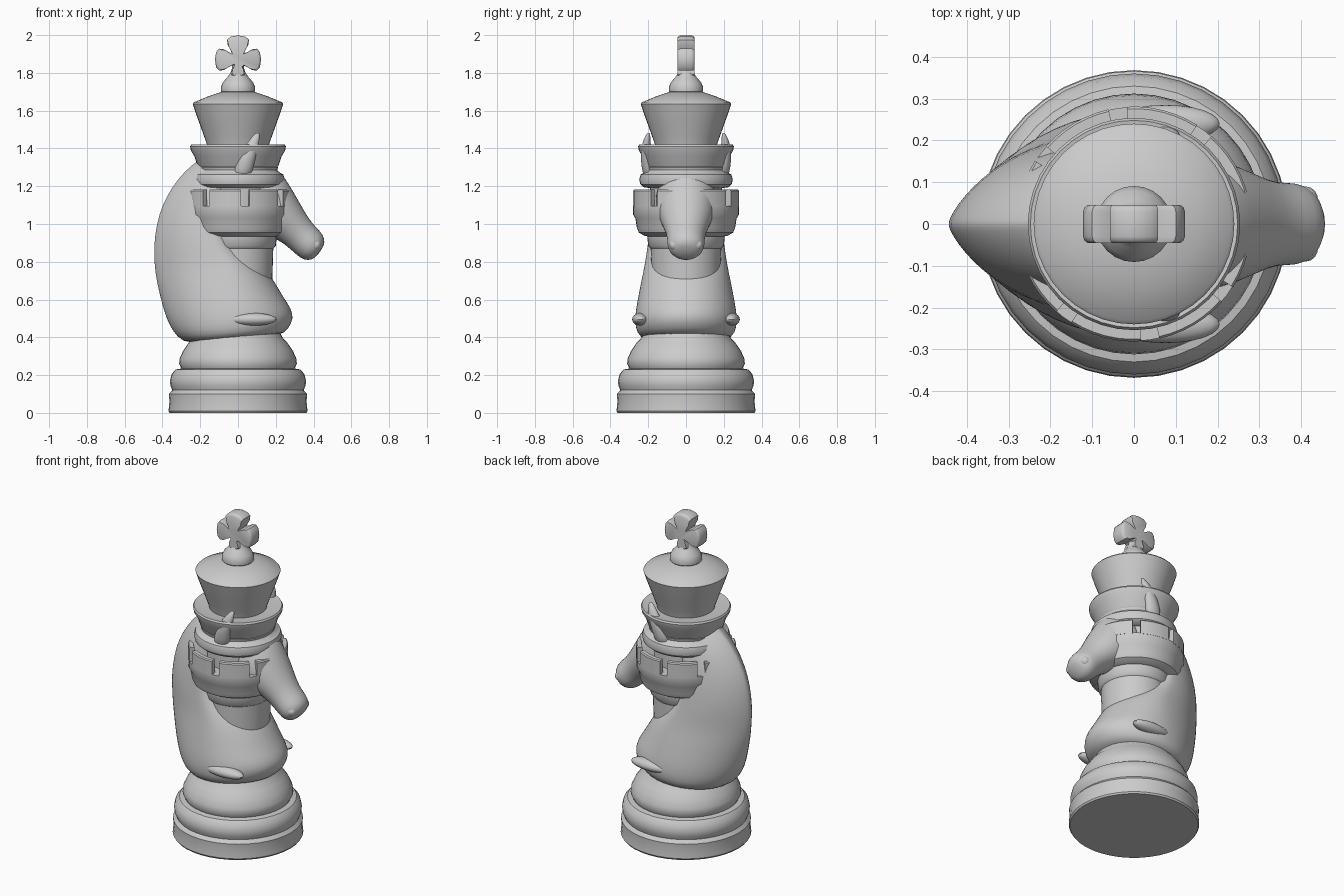
import bpy, bmesh
from math import sin, cos, pi, radians
from mathutils import Vector

if "Cube" in bpy.data.objects:
    bpy.data.objects.remove(bpy.data.objects["Cube"])


def finish(name, bm, angle=35, subsurf=0):
    bmesh.ops.recalc_face_normals(bm, faces=bm.faces)
    me = bpy.data.meshes.new(name)
    bm.to_mesh(me)
    bm.free()
    me.shade_smooth()
    me.set_sharp_from_angle(angle=radians(angle))
    ob = bpy.data.objects.new(name, me)
    bpy.context.collection.objects.link(ob)
    if subsurf:
        ob.modifiers.new("smooth", 'SUBSURF').levels = subsurf
        ob.modifiers["smooth"].render_levels = subsurf
    return ob


def loft(name, rings, angle=35, subsurf=0):
    """Skin a stack of equal-length point rings and cap both ends."""
    bm = bmesh.new()
    vs = [[bm.verts.new(p) for p in r] for r in rings]
    n = len(rings[0])
    for a, b in zip(vs, vs[1:]):
        for i in range(n):
            j = (i + 1) % n
            bm.faces.new((a[i], a[j], b[j], b[i]))
    bm.faces.new(vs[0])
    bm.faces.new(vs[-1])
    return finish(name, bm, angle, subsurf)


def lathe(name, profile, n=40):
    return loft(name, [[(r * cos(2 * pi * i / n), r * sin(2 * pi * i / n), z)
                        for i in range(n)] for r, z in profile])


# turned base: plinth, ring and bell
lathe("base", [(.362, 0), (.368, .01), (.363, .06), (.366, .10), (.348, .12),
               (.358, .145), (.36, .17), (.352, .205), (.33, .23), (.30, .235),
               (.312, .26), (.308, .29), (.29, .33), (.262, .37), (.235, .40), (.22, .43)])

# neck: (z, back x, front x, half width), pointed along the mane ridge
neck = [(.38, -.265, .235, .232), (.43, -.325, .27, .262), (.48, -.36, .297, .272),
        (.54, -.387, .282, .268), (.6, -.405, .242, .257), (.7, -.432, .19, .238),
        (.78, -.444, .13, .22), (.88, -.448, 0, .205), (1.0, -.433, -.05, .19),
        (1.1, -.403, -.05, .18), (1.2, -.348, -.05, .17), (1.28, -.283, -.05, .15),
        (1.34, -.21, -.05, .12), (1.37, -.15, -.07, .06)]
rings = []
for z, xb, xf, w in neck:
    t = min(max((z - .38) / .42, 0), 1)
    xm = (xb + xf) / 2 + .1 * t
    ring = []
    for i in range(32):
        a = 2 * pi * i / 32
        c, s = cos(a), sin(a)
        x = xm + (xf - xm if c > 0 else xm - xb) * c
        p = 1 + .5 * t if c < 0 else 1
        y = w * abs(s) ** p * (1 if s > 0 else -1)
        ring.append((x, y, z + (1 - t) * .09 * x))
    rings.append(ring)
loft("neck", rings, 60, 1)

# shoulder ridges on both flanks
for side, tag in ((-1, "front"), (1, "back")):
    bm = bmesh.new()
    bmesh.ops.create_uvsphere(bm, u_segments=24, v_segments=12, radius=1)
    for v in bm.verts:
        v.co = Vector((.075 + v.co.x * .13, side * .24 + v.co.y * .045, .495 + v.co.z * .034))
    finish("shoulder_ridge_" + tag, bm)

# column and tower drum
lathe("column", [(.18, .6), (.182, .72), (.187, .87), (.2, .885), (.205, .93)])
lathe("tower", [(.19, .88), (.205, .935), (.22, .938), (.25, .955), (.26, .98),
                (.268, 1.03), (.28, 1.05), (.28, 1.095), (.15, 1.095)], 48)

# tower battlements: eight curved blocks with slots between
bm = bmesh.new()
for k in range(8):
    start, span, m = -82 + 45 * k + 4.5, 36, 6
    cols = []
    for i in range(m + 1):
        a = radians(start + span * i / m)
        cols.append([bm.verts.new((r * cos(a), r * sin(a), z)) for r, z in
                     ((.248, 1.09), (.281, 1.09), (.281, 1.175), (.276, 1.182), (.252, 1.182))])
    for a, b in zip(cols, cols[1:]):
        for i in range(5):
            j = (i + 1) % 5
            bm.faces.new((a[i], a[j], b[j], b[i]))
    bm.faces.new(cols[0])
    bm.faces.new(cols[-1])
finish("battlements", bm)

# stacked collars and the crown
lathe("lower_collar", [(.19, 1.08), (.19, 1.19), (.225, 1.195), (.242, 1.21), (.248, 1.235),
                       (.24, 1.262), (.215, 1.275), (.208, 1.285), (.212, 1.30), (.19, 1.31)])
lathe("upper_collar", [(.18, 1.28), (.205, 1.295), (.215, 1.31), (.232, 1.36), (.25, 1.39),
                       (.254, 1.41), (.248, 1.42), (.235, 1.418), (.16, 1.41)])
lathe("crown", [(.16, 1.40), (.166, 1.425), (.178, 1.46), (.203, 1.53), (.225, 1.59),
                (.236, 1.625), (.24, 1.636), (.232, 1.645), (.16, 1.675), (.09, 1.698)])
lathe("finial", [(.08, 1.69), (.09, 1.702), (.091, 1.725), (.08, 1.75), (.058, 1.775),
                 (.04, 1.80), (.032, 1.825), (.03, 1.85)], 24)

# flared cross: one arm outline turned around its centre
arm = [(.032, .032), (.04, .05), (.055, .075), (.058, .1), (.04, .116),
       (0, .122), (-.04, .116), (-.058, .1), (-.055, .075), (-.04, .05)]
outline = []
for k in range(4):
    c, s = cos(k * pi / 2), sin(k * pi / 2)
    for x, z in arm:
        if k == 2:
            x, z = x * .6, z * .8
        if k == 0:
            z *= 1.05
        outline.append((x * c - z * s, x * s + z * c))
levels = ((-.046, .9), (-.04, .97), (-.03, 1), (.03, 1), (.04, .97), (.046, .9))
loft("cross", [[(x * f, y, 1.87 + z * f) for x, z in outline] for y, f in levels], 40)

# head: elliptical sections along the muzzle (x, z, half height, half width)
head = [(.06, 1.18, .16, .15), (.11, 1.145, .185, .165), (.2, 1.07, .145, .158),
        (.28, 1.0, .105, .122), (.335, .935, .09, .098), (.385, .888, .09, .102),
        (.415, .865, .075, .085), (.433, .85, .04, .045)]
rings = []
for x, z, h, w in head:
    rings.append([(x + .6 * h * sin(2 * pi * i / 20), w * cos(2 * pi * i / 20),
                   z + .8 * h * sin(2 * pi * i / 20)) for i in range(20)])
loft("head", rings, 60, 1)

# nostrils and ears, mirrored
ear = [(.02, .19, 1.24, .05), (.03, .2, 1.30, .052), (.055, .212, 1.37, .045),
       (.08, .21, 1.43, .034), (.1, .2, 1.475, .016), (.105, .198, 1.483, .006)]
for side, tag in ((-1, "front"), (1, "back")):
    loft("ear_" + tag, [[(x + r * cos(2 * pi * i / 12), side * (y + .7 * r * sin(2 * pi * i / 12)), z)
                         for i in range(12)] for x, y, z, r in ear], 60, 1)
    bm = bmesh.new()
    bmesh.ops.create_uvsphere(bm, u_segments=14, v_segments=8, radius=.03)
    bmesh.ops.translate(bm, verts=bm.verts, vec=(.41, side * .06, .89))
    finish("nostril_" + tag, bm)
